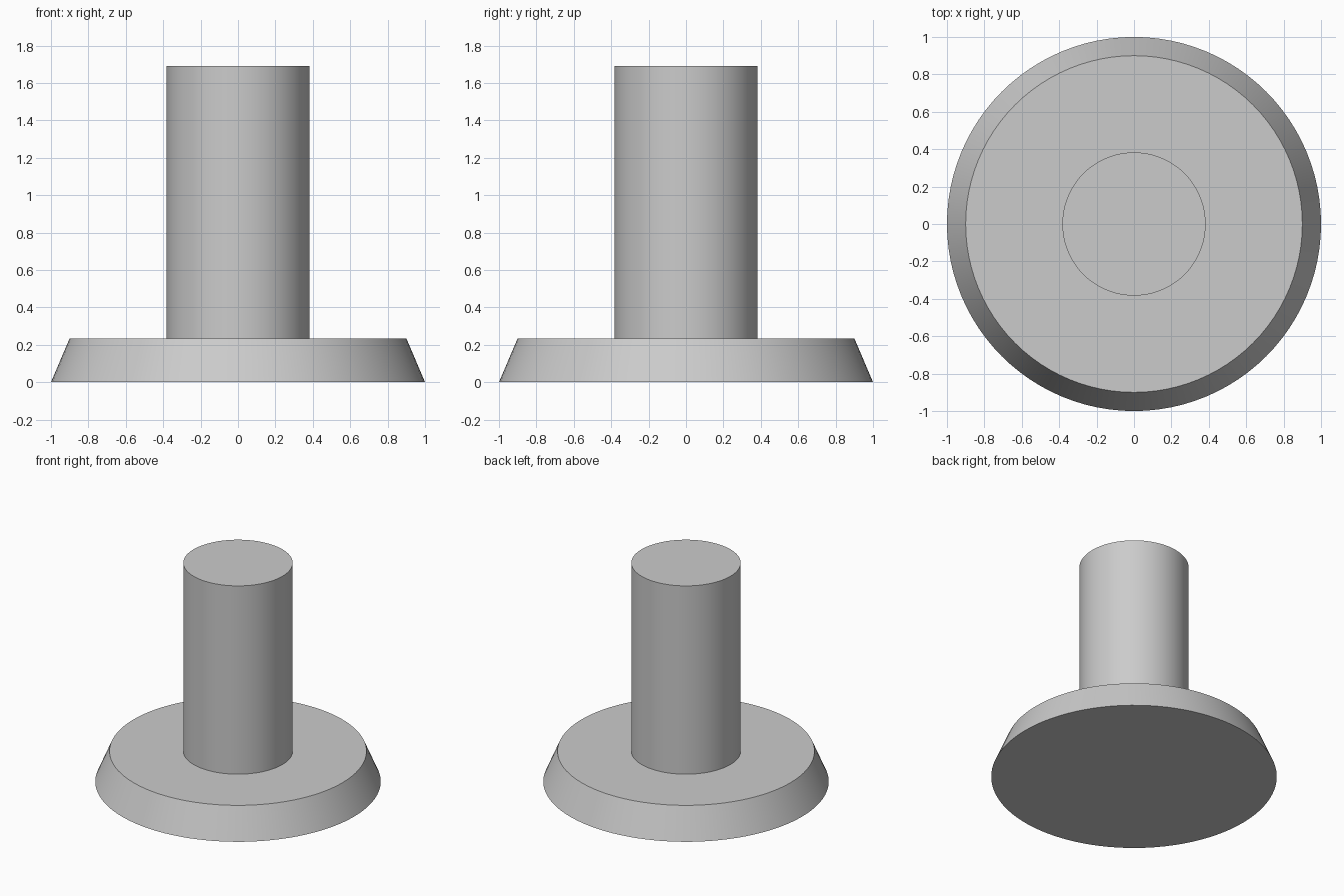
import bpy

cube = bpy.data.objects.get("Cube")
if cube:
    bpy.data.objects.remove(cube, do_unlink=True)

SEGMENTS = 96
BASE_HEIGHT = 0.235
TOTAL_HEIGHT = 1.69

# One plain grey for the whole model
grey = bpy.data.materials.new("light_grey")
grey.use_nodes = True
colour = (0.6, 0.6, 0.6, 1.0)
grey.diffuse_color = colour
grey.node_tree.nodes["Principled BSDF"].inputs["Base Color"].default_value = colour


def round_part(name, bottom_radius, top_radius, z_low, z_high):
    """Capped cone or cylinder between two heights, smooth around its side."""
    bpy.ops.mesh.primitive_cone_add(
        vertices=SEGMENTS, radius1=bottom_radius, radius2=top_radius,
        depth=z_high - z_low, location=(0, 0, (z_low + z_high) / 2))
    part = bpy.context.object
    part.name = name
    part.data.materials.append(grey)
    bpy.ops.object.shade_smooth_by_angle()
    return part


# Tapered disc that the model stands on
round_part("base", 1.0, 0.9, 0.0, BASE_HEIGHT)

# Upright post
round_part("post", 0.383, 0.383, BASE_HEIGHT, TOTAL_HEIGHT)
